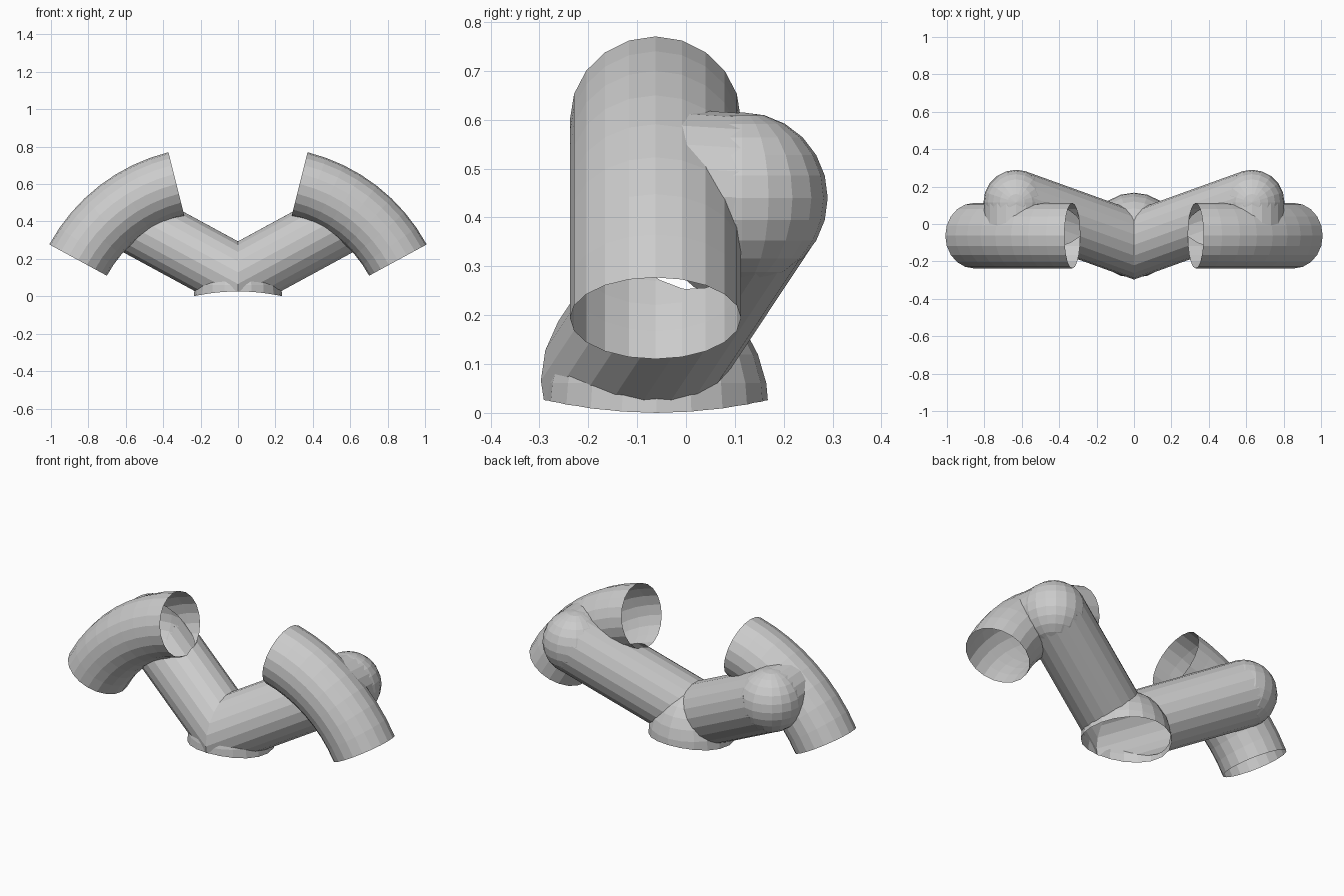
import bpy, bmesh, math
from mathutils import Vector, Matrix

if "Cube" in bpy.data.objects:
    bpy.data.objects.remove(bpy.data.objects["Cube"])

SIDES = 20
R = 0.175                                   # pipe radius
BEND = 0.825                                # bend radius of the outer pipes
BEND_C = Vector((0.13, -0.0625, -0.20))     # bend centre
A0, A1 = math.radians(76), math.radians(28.5)
ELBOW = Vector((0.63, 0.115, 0.44))
HUB = Vector((0.0, -0.112, 0.098))
SADDLE_R, SADDLE_Z = 1.10, 0.026 - 1.10     # curved cut under the base


def make(name, bm):
    bmesh.ops.recalc_face_normals(bm, faces=bm.faces)
    me = bpy.data.meshes.new(name)
    bm.to_mesh(me)
    bm.free()
    ob = bpy.data.objects.new(name, me)
    bpy.context.collection.objects.link(ob)
    return ob


def cylinder(name, a, b, r, sides=SIDES):
    bm = bmesh.new()
    d = b - a
    m = Matrix.Translation((a + b) / 2) @ d.to_track_quat('Z', 'Y').to_matrix().to_4x4()
    bmesh.ops.create_cone(bm, cap_ends=True, segments=sides, radius1=r, radius2=r,
                          depth=d.length, matrix=m)
    return make(name, bm)


def ball(name, c, scale, rings):
    bm = bmesh.new()
    m = Matrix.Translation(c) @ Matrix.Diagonal((*scale, 1))
    bmesh.ops.create_uvsphere(bm, u_segments=SIDES, v_segments=rings, radius=1, matrix=m)
    return make(name, bm)


def radial(t):
    return Vector((math.cos(t), 0, math.sin(t)))


def bent_pipe(name, steps=8):
    bm = bmesh.new()
    rings = []
    for i in range(steps + 1):
        d = radial(A0 + (A1 - A0) * i / steps)
        ring = []
        for k in range(SIDES):
            p = 2 * math.pi * k / SIDES
            ring.append(bm.verts.new(BEND_C + d * (BEND + R * math.cos(p))
                                     + Vector((0, R * math.sin(p), 0))))
        rings.append(ring)
    for a, b in zip(rings, rings[1:]):
        for k in range(SIDES):
            n = (k + 1) % SIDES
            bm.faces.new((a[k], a[n], b[n], b[k]))
    bm.faces.new(rings[0])
    bm.faces.new(rings[-1])
    return make(name, bm)


def boolean(ob, other, op):
    mod = ob.modifiers.new("join", 'BOOLEAN')
    mod.operation, mod.solver, mod.object = op, 'EXACT', other
    dg = bpy.context.evaluated_depsgraph_get()
    me = bpy.data.meshes.new_from_object(ob.evaluated_get(dg))
    ob.modifiers.clear()
    ob.data = me
    bpy.data.objects.remove(other)


# right half: bent pipe, branch into its back, rounded elbow, arm and base dome
pipe = bent_pipe("branched_pipe")
branch = cylinder("branch", ELBOW, Vector((ELBOW.x, -0.05, 0.45)), R - 0.002)
elbow = ball("elbow", ELBOW, (R, R, R), 12)
arm = cylinder("arm", HUB - (ELBOW - HUB) * 0.3, ELBOW, R - 0.001)
dome = ball("base_dome", Vector((0, -0.06, 0.0)), (0.236, 0.23, 0.275), 14)
for part in (branch, elbow, arm, dome):
    boolean(pipe, part, 'UNION')

# saddle-shaped cut under the base
saddle = cylinder("saddle_cutter", Vector((0, -1, SADDLE_Z)), Vector((0, 1, SADDLE_Z)),
                  SADDLE_R, 128)
boolean(pipe, saddle, 'DIFFERENCE')

# open the pipe ends and the base
bm = bmesh.new()
bm.from_mesh(pipe.data)


def is_cap(f):
    if f.normal.z < -0.9 and all(
            abs(math.hypot(v.co.x, v.co.z - SADDLE_Z) - SADDLE_R) < 0.002 for v in f.verts):
        return True
    for t in (A0, A1):
        c = BEND_C + radial(t) * BEND
        n = Vector((-math.sin(t), 0, math.cos(t)))
        if all(abs((v.co - c).dot(n)) < 0.001 and (v.co - c).length < 0.2 for v in f.verts):
            return True
    return False


bmesh.ops.delete(bm, geom=[f for f in bm.faces if is_cap(f)], context='FACES')
bm.to_mesh(pipe.data)
bm.free()

# mirror to the left side, trimming at the middle
mir = pipe.modifiers.new("mirror", 'MIRROR')
mir.use_axis[0] = True
mir.use_bisect_axis[0] = True
mir.use_clip = True
